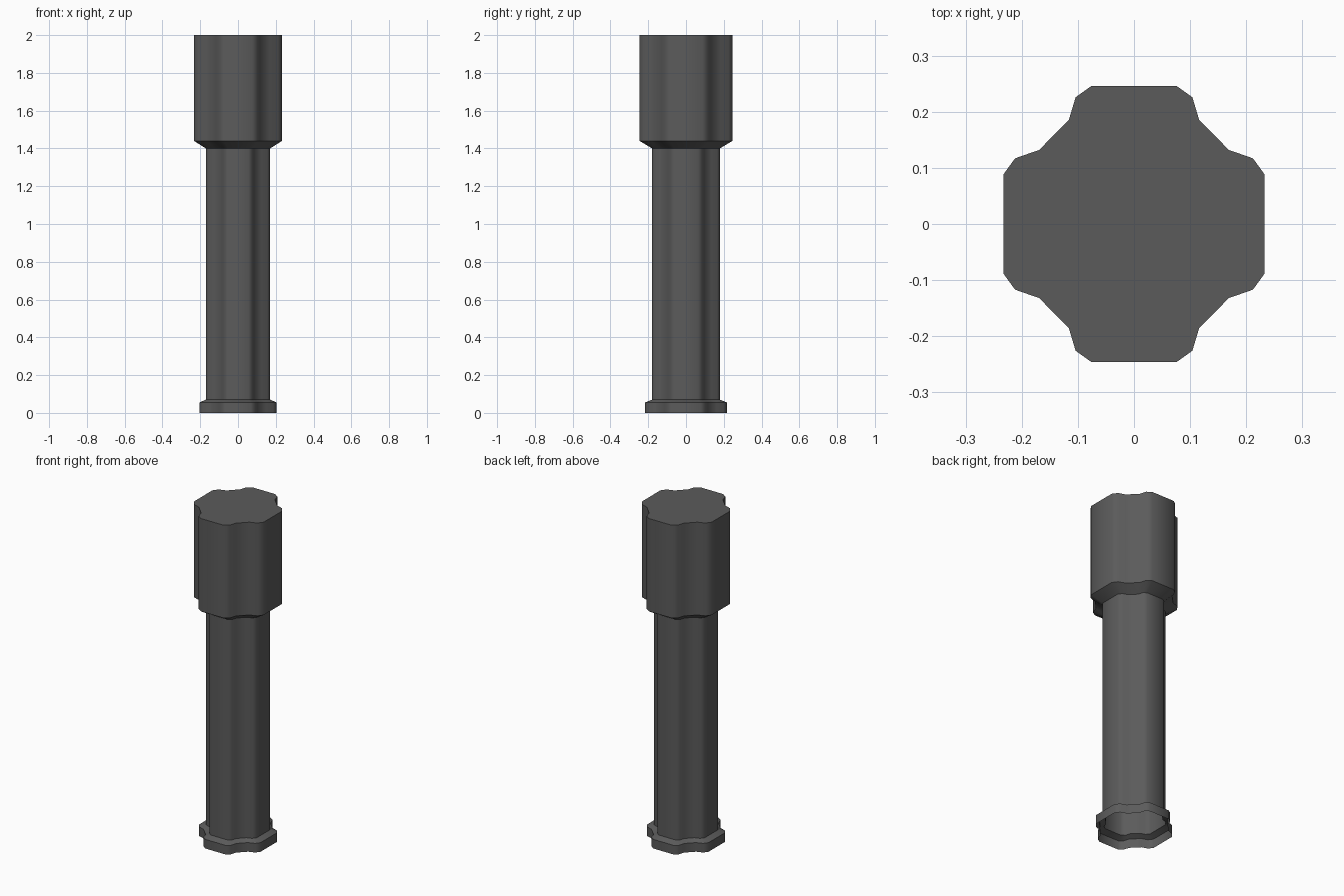
import bpy, bmesh, math

if "Cube" in bpy.data.objects:
    bpy.data.objects.remove(bpy.data.objects["Cube"], do_unlink=True)

grey = bpy.data.materials.new("dark_grey")
grey.use_nodes = True
colour = (0.105, 0.105, 0.105, 1)
grey.diffuse_color = colour
grey.node_tree.nodes["Principled BSDF"].inputs["Base Color"].default_value = colour

# One quarter of the fluted cross-section, mirrored into the full outline
quarter = [(0.233, 0.088), (0.212, 0.117), (0.169, 0.132),
           (0.116, 0.186), (0.104, 0.226), (0.076, 0.246)]
half = quarter + [(-x, y) for x, y in reversed(quarter)]
outline = half + [(-x, -y) for x, y in half]


def fluted_part(name, levels, cap=False):
    """Loft the outline through (height, scale) levels."""
    bm = bmesh.new()
    rings = [[bm.verts.new((x * s, y * s, z)) for x, y in outline] for z, s in levels]
    n = len(outline)
    for low, high in zip(rings, rings[1:]):
        for i in range(n):
            j = (i + 1) % n
            bm.faces.new((low[i], low[j], high[j], high[i]))
    if cap:
        bm.faces.new(rings[-1])
    mesh = bpy.data.meshes.new(name)
    bm.to_mesh(mesh)
    bm.free()
    mesh.materials.append(grey)
    obj = bpy.data.objects.new(name, mesh)
    bpy.context.collection.objects.link(obj)
    bpy.ops.object.select_all(action="DESELECT")
    obj.select_set(True)
    bpy.context.view_layer.objects.active = obj
    bpy.ops.object.shade_smooth_by_angle(angle=math.radians(45))


# Open-bottomed foot, shaft and closed head
SHAFT = 0.73
fluted_part("foot_flange", [(0, 0.88), (0.055, 0.88), (0.07, SHAFT)])
fluted_part("shaft", [(0.07, SHAFT), (1.4, SHAFT)])
fluted_part("head", [(1.4, SHAFT), (1.44, 1), (2, 1)], cap=True)
